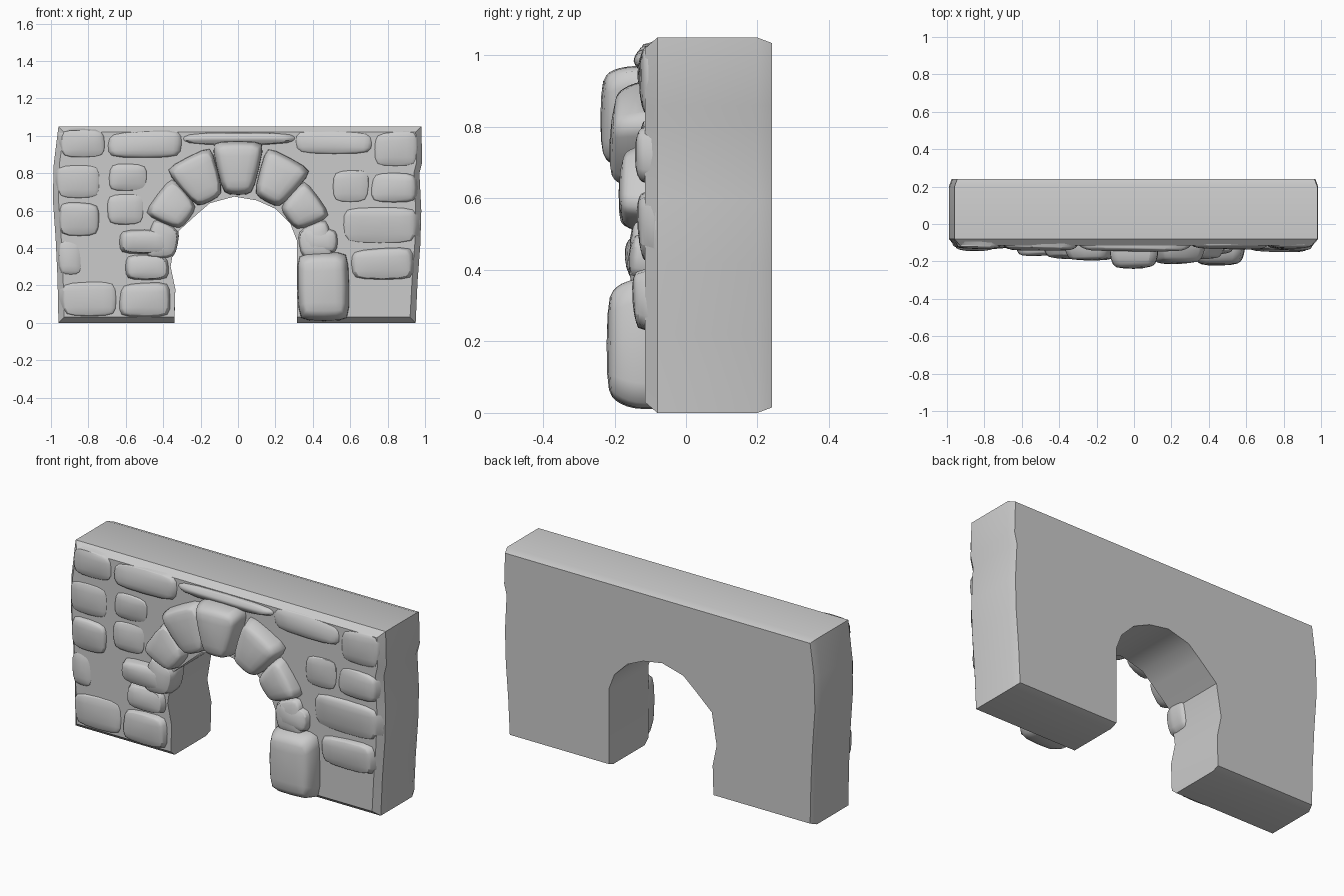
import bpy, bmesh, math, random
from mathutils import Vector

random.seed(4)
cube = bpy.data.objects.get("Cube")
if cube:
    bpy.data.objects.remove(cube, do_unlink=True)

# One plain stone colour
stone_mat = bpy.data.materials.new("grey stone")
stone_mat.use_nodes = True
grey = (0.6, 0.6, 0.6, 1)
stone_mat.diffuse_color = grey
stone_mat.node_tree.nodes["Principled BSDF"].inputs["Base Color"].default_value = grey


def finish(bm, name, angle):
    bmesh.ops.recalc_face_normals(bm, faces=bm.faces)
    mesh = bpy.data.meshes.new(name)
    bm.to_mesh(mesh)
    bm.free()
    obj = bpy.data.objects.new(name, mesh)
    bpy.context.collection.objects.link(obj)
    mesh.materials.append(stone_mat)
    bpy.ops.object.select_all(action="DESELECT")
    obj.select_set(True)
    bpy.context.view_layer.objects.active = obj
    bpy.ops.object.shade_smooth_by_angle(angle=math.radians(angle))
    return obj


def loft(bm, rings):
    loops = [[bm.verts.new(p) for p in ring] for ring in rings]
    n = len(loops[0])
    for a, b in zip(loops, loops[1:]):
        for i in range(n):
            bm.faces.new((a[i], a[(i + 1) % n], b[(i + 1) % n], b[i]))
    bm.faces.new(loops[0])
    bm.faces.new(loops[-1])


def stone(name, corners, front):
    """Pillow-shaped stone: four (x, z) corners, swelling out to y = front."""
    corners = [Vector(c) for c in corners]
    mid = sum(corners, Vector((0, 0))) / 4

    def ring(scale, y, wobble):
        pts = []
        for c in corners:
            p = mid + (c - mid) * scale
            pts.append((p.x, y + random.uniform(-wobble, wobble), p.y))
        return pts

    bm = bmesh.new()
    loft(bm, [ring(1.0, 0.0, 0), ring(1.06, -0.07, 0),
              ring(1.06, front * 0.8, 0.008), ring(0.8, front - 0.006, 0.012)])
    # Hold the outline square while the face stays soft
    bmesh.ops.bevel(bm, geom=bm.edges[:], offset=0.022, segments=1, affect="EDGES")
    obj = finish(bm, name, 50)
    obj.modifiers.new("soften", "SUBSURF").levels = 1
    obj.modifiers["soften"].render_levels = 1
    return obj


def block(name, x0, x1, z0, z1, front):
    j = lambda: random.uniform(-0.012, 0.012)
    stone(name, [(x0, z0), (x1, z0), (x1 + j(), z1 + j()), (x0 + j(), z1 + j())], front)


# Wall body: outline with a rough arched opening and uneven ends
outline = [(-0.96, 0.01), (-0.34, 0.01), (-0.335, 0.18), (-0.36, 0.3), (-0.33, 0.48),
           (-0.22, 0.58), (-0.15, 0.64), (-0.02, 0.675), (0.1, 0.655), (0.2, 0.61),
           (0.28, 0.53), (0.315, 0.44), (0.315, 0.01), (0.95, 0.01), (0.96, 0.22),
           (0.975, 0.42), (0.98, 0.6), (0.97, 0.8), (0.985, 0.86), (0.98, 1.05),
           (-0.96, 1.05), (-0.985, 0.85), (-0.99, 0.66), (-0.975, 0.45), (-0.965, 0.24)]


def section(y, inset):
    pts = []
    for x, z in outline:
        if abs(x) > 0.9:
            x -= math.copysign(inset, x)
        if z > 1:
            z -= inset
        elif z < 0.02:
            z += inset - 0.01
        pts.append((x, y, z))
    return pts


body = bmesh.new()
loft(body, [section(0.24, 0.015), section(0.2, 0.0), section(-0.08, 0.0), section(-0.115, 0.03)])
finish(body, "wall_body", 35)

# Wedge stones ringing the arch, the keystone standing proudest
wedges = [(10, 0.52, -0.15), (36, 0.54, -0.18), (62, 0.6, -0.205), (90, 0.62, -0.235),
          (117, 0.6, -0.2), (143, 0.55, -0.18), (169, 0.5, -0.15)]
for i, (mid, outer, front) in enumerate(wedges):
    a, b = math.radians(mid - 13), math.radians(mid + 13)
    pts = [(r * math.cos(t), 0.36 + r * math.sin(t))
           for r, t in ((0.34, a), (outer, a), (outer, b), (0.34, b))]
    stone(f"arch_stone_{i + 1}", pts, front)

# Coursed stones: x range, z range, face depth
courses = {
    "left_leg_stone": [(0.33, 0.59, 0.02, 0.36, -0.21), (0.61, 0.94, 0.23, 0.4, -0.15),
                       (0.55, 0.96, 0.42, 0.62, -0.13), (0.34, 0.53, 0.37, 0.5, -0.16)],
    "right_leg_stone": [(-0.94, -0.64, 0.03, 0.23, -0.13), (-0.64, -0.36, 0.03, 0.22, -0.15),
                        (-0.6, -0.37, 0.23, 0.37, -0.16), (-0.96, -0.83, 0.25, 0.44, -0.12),
                        (-0.63, -0.38, 0.37, 0.5, -0.17), (-0.96, -0.74, 0.46, 0.64, -0.14)],
    "upper_stone": [(0.7, 0.96, 0.64, 0.8, -0.135), (0.5, 0.7, 0.64, 0.82, -0.13),
                    (-0.97, -0.73, 0.66, 0.86, -0.13), (-0.7, -0.48, 0.7, 0.86, -0.125),
                    (-0.7, -0.5, 0.52, 0.69, -0.13)],
    "capping_stone": [(0.72, 0.965, 0.83, 1.03, -0.13), (0.3, 0.72, 0.9, 1.03, -0.13),
                      (-0.3, 0.3, 0.95, 1.03, -0.145), (-0.7, -0.3, 0.88, 1.03, -0.135),
                      (-0.95, -0.7, 0.88, 1.03, -0.13)],
}
for name, group in courses.items():
    for i, dims in enumerate(group):
        block(f"{name}_{i + 1}", *dims)
